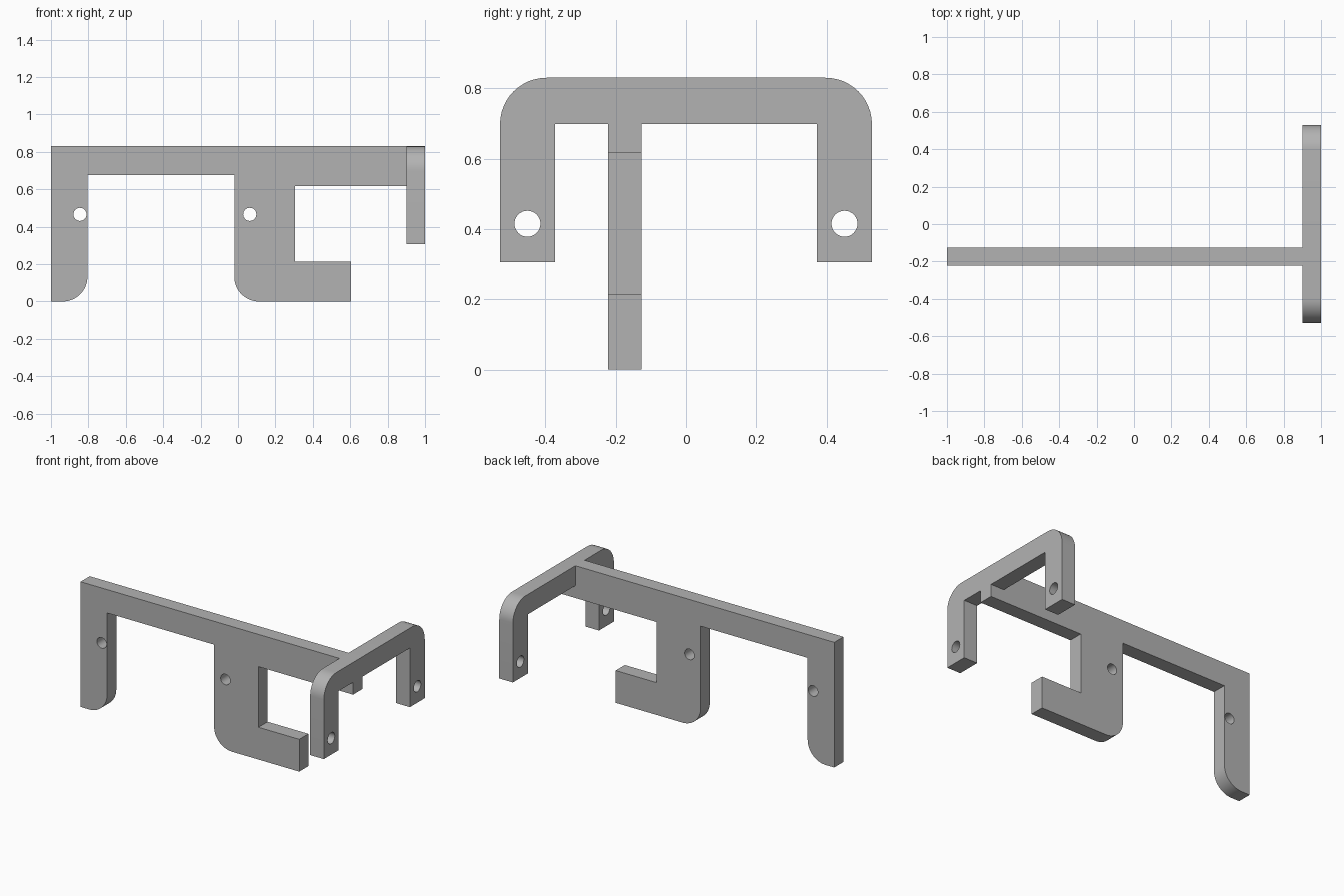
import bpy, bmesh
from math import pi, sin, cos, tan, radians
from mathutils import Vector

cube = bpy.data.objects.get("Cube")
if cube:
    bpy.data.objects.remove(cube, do_unlink=True)

grey = bpy.data.materials.new("plain grey")
grey.use_nodes = True
grey.diffuse_color = (0.45, 0.45, 0.45, 1)
grey.node_tree.nodes["Principled BSDF"].inputs["Base Color"].default_value = grey.diffuse_color


def rounded(corners, steps=12):
    """Outline from (x, y[, radius]) corners, with square corners rounded."""
    out = []
    for i, corner in enumerate(corners):
        p = Vector(corner[:2])
        if len(corner) == 2:
            out.append(p)
            continue
        r = corner[2]
        a = (Vector(corners[i - 1][:2]) - p).normalized()
        b = (Vector(corners[(i + 1) % len(corners)][:2]) - p).normalized()
        centre = p + (a + b) * r
        for k in range(steps + 1):
            t = k / steps * pi / 2
            out.append(centre - b * r * cos(t) - a * r * sin(t))
    return out


def circle(x, y, r, n=32):
    return [Vector((x + r * cos(2 * pi * k / n), y + r * sin(2 * pi * k / n))) for k in range(n)]


def plate(name, outlines, thickness, location, rotation):
    """Extruded flat profile; outlines after the first are holes."""
    curve = bpy.data.curves.new(name, 'CURVE')
    curve.dimensions = '2D'
    curve.fill_mode = 'BOTH'
    curve.extrude = thickness / 2
    for outline in outlines:
        spline = curve.splines.new('POLY')
        spline.points.add(len(outline) - 1)
        for point, co in zip(spline.points, outline):
            point.co = (co.x, co.y, 0, 1)
        spline.use_cyclic_u = True
    obj = bpy.data.objects.new(name, curve)
    bpy.context.collection.objects.link(obj)
    obj.location = location
    obj.rotation_euler = rotation
    bpy.ops.object.select_all(action='DESELECT')
    obj.select_set(True)
    bpy.context.view_layer.objects.active = obj
    bpy.ops.object.convert(target='MESH')
    obj = bpy.context.object
    obj.name = name
    mesh = obj.data
    bm = bmesh.new()
    bm.from_mesh(mesh)
    bmesh.ops.remove_doubles(bm, verts=bm.verts, dist=0.0001)
    bmesh.ops.recalc_face_normals(bm, faces=bm.faces)
    bm.to_mesh(mesh)
    bm.free()
    mesh.materials.clear()
    mesh.materials.append(grey)
    bpy.ops.object.shade_smooth_by_angle(angle=radians(30))
    return obj


top, arm_bottom, join_x = 0.83, 0.616, 0.9
plate_y, plate_thick, fillet = -0.174, 0.096, 0.132

# Long upright plate with end leg and hook
hook_outline = rounded([
    (-1, top), (-1, 0), (-0.805, 0, fillet), (-0.805, 0.675),
    (-0.02, 0.675), (-0.02, 0, fillet), (0.605, 0), (0.605, 0.214),
    (0.306, 0.214), (0.306, arm_bottom), (join_x, arm_bottom), (join_x, top)])
plate("hook_plate",
      [hook_outline, circle(-0.845, 0.466, 0.035), circle(0.063, 0.466, 0.035)],
      plate_thick, (0, plate_y, 0), (pi / 2, 0, 0))

# Cross bracket with two legs and the tab that continues the arm
w, inner, foot, under = 0.529, 0.373, 0.306, 0.698
tab_a, tab_b = plate_y - plate_thick / 2, plate_y + plate_thick / 2
bracket_outline = rounded([
    (-w, foot), (-inner, foot), (-inner, under),
    (tab_a, under), (tab_a, arm_bottom), (tab_b, arm_bottom), (tab_b, under),
    (inner, under), (inner, foot), (w, foot), (w, top, fillet), (-w, top, fillet)])
plate("cross_bracket",
      [bracket_outline] + [circle(side * 0.451, 0.415, 0.037) for side in (-1, 1)],
      1 - join_x, ((1 + join_x) / 2, 0, 0), (pi / 2, 0, pi / 2))
